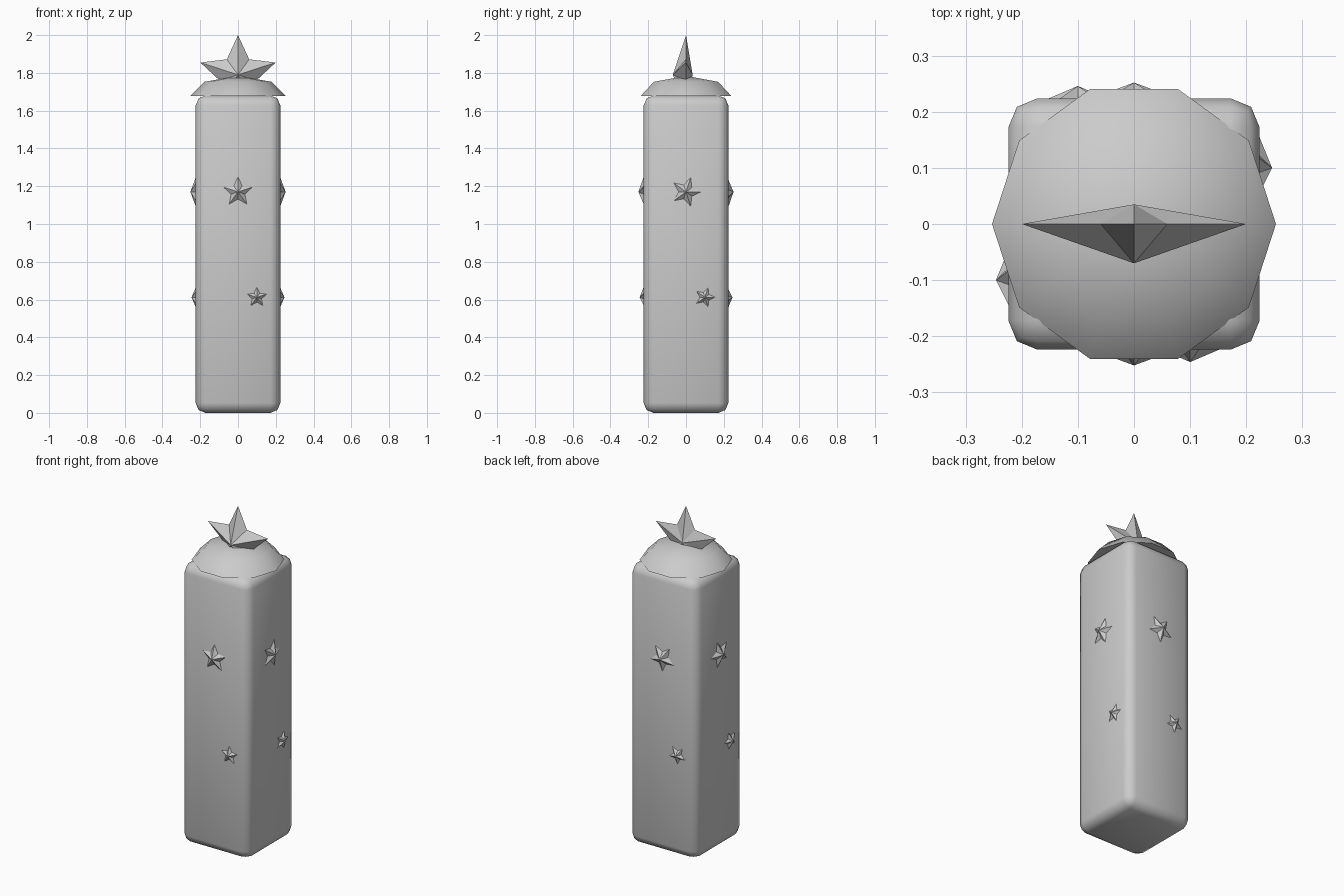
import bpy, bmesh, math
from mathutils import Matrix, Vector

if "Cube" in bpy.data.objects:
    bpy.data.objects.remove(bpy.data.objects["Cube"])

grey = bpy.data.materials.new("plain grey")
grey.diffuse_color = (0.6, 0.6, 0.6, 1)
grey.use_nodes = True
grey.node_tree.nodes["Principled BSDF"].inputs["Base Color"].default_value = grey.diffuse_color


def make(name, bm, smooth=False):
    bmesh.ops.recalc_face_normals(bm, faces=bm.faces)
    me = bpy.data.meshes.new(name)
    bm.to_mesh(me)
    bm.free()
    ob = bpy.data.objects.new(name, me)
    bpy.context.collection.objects.link(ob)
    me.materials.append(grey)
    for p in me.polygons:
        p.use_smooth = smooth
    return ob


def star(name, radius, front, back, matrix, spin=0):
    # five-pointed faceted star facing -y, spin is clockwise in degrees
    bm = bmesh.new()
    rim = []
    for i in range(10):
        r = radius if i % 2 == 0 else radius * 0.48
        a = math.radians(36 * i + spin)
        rim.append(bm.verts.new((r * math.sin(a), 0, r * math.cos(a))))
    tips = [bm.verts.new((0, -front, 0)), bm.verts.new((0, back, 0))]
    for i in range(10):
        for t in tips:
            bm.faces.new((rim[i], rim[(i + 1) % 10], t))
    bm.transform(matrix)
    return make(name, bm)


# tall body with rounded edges
H, W = 1.68, 0.448
bm = bmesh.new()
bmesh.ops.create_cube(bm, size=1, matrix=Matrix.Translation((0, 0, H / 2)) @ Matrix.Diagonal((W, W, H, 1)))
bmesh.ops.bevel(bm, geom=bm.edges[:], offset=0.052, segments=2, profile=0.5, affect='EDGES')
make("body", bm, True)

# low ten-sided dome cap
bm = bmesh.new()
rings = []
for lat in (0, 45):
    a = math.radians(lat)
    rings.append([bm.verts.new((0.253 * math.cos(a) * math.cos(math.radians(36 * i)),
                                0.253 * math.cos(a) * math.sin(math.radians(36 * i)),
                                1.677 + 0.107 * math.sin(a))) for i in range(10)])
apex = bm.verts.new((0, 0, 1.784))
for i in range(10):
    j = (i + 1) % 10
    bm.faces.new((rings[0][i], rings[0][j], rings[1][j], rings[1][i]))
    bm.faces.new((rings[1][i], rings[1][j], apex))
bm.faces.new(rings[0][::-1])
dome = make("dome_cap", bm, True)
dome.data.polygons[-1].use_smooth = False
for o in (dome, bpy.data.objects["body"]):
    bpy.ops.object.select_all(action='DESELECT')
    o.select_set(True)
    bpy.context.view_layer.objects.active = o
    bpy.ops.object.shade_smooth_by_angle(angle=math.radians(50))

# large star on top
star("top_star", 0.21, 0.07, 0.035, Matrix.Translation((0, 0, 1.79)))

# two small stars on every side
for k, side in enumerate(("front", "right", "back", "left")):
    turn = Matrix.Rotation(math.radians(90 * k), 4, 'Z')
    star(side + "_upper_star", 0.08, 0.028, 0.014,
         turn @ Matrix.Translation((0, -W / 2, 1.17)), 18 * k)
    star(side + "_lower_star", 0.054, 0.022, 0.01,
         turn @ Matrix.Translation((0.1, -W / 2, 0.612)), 18 * k)
